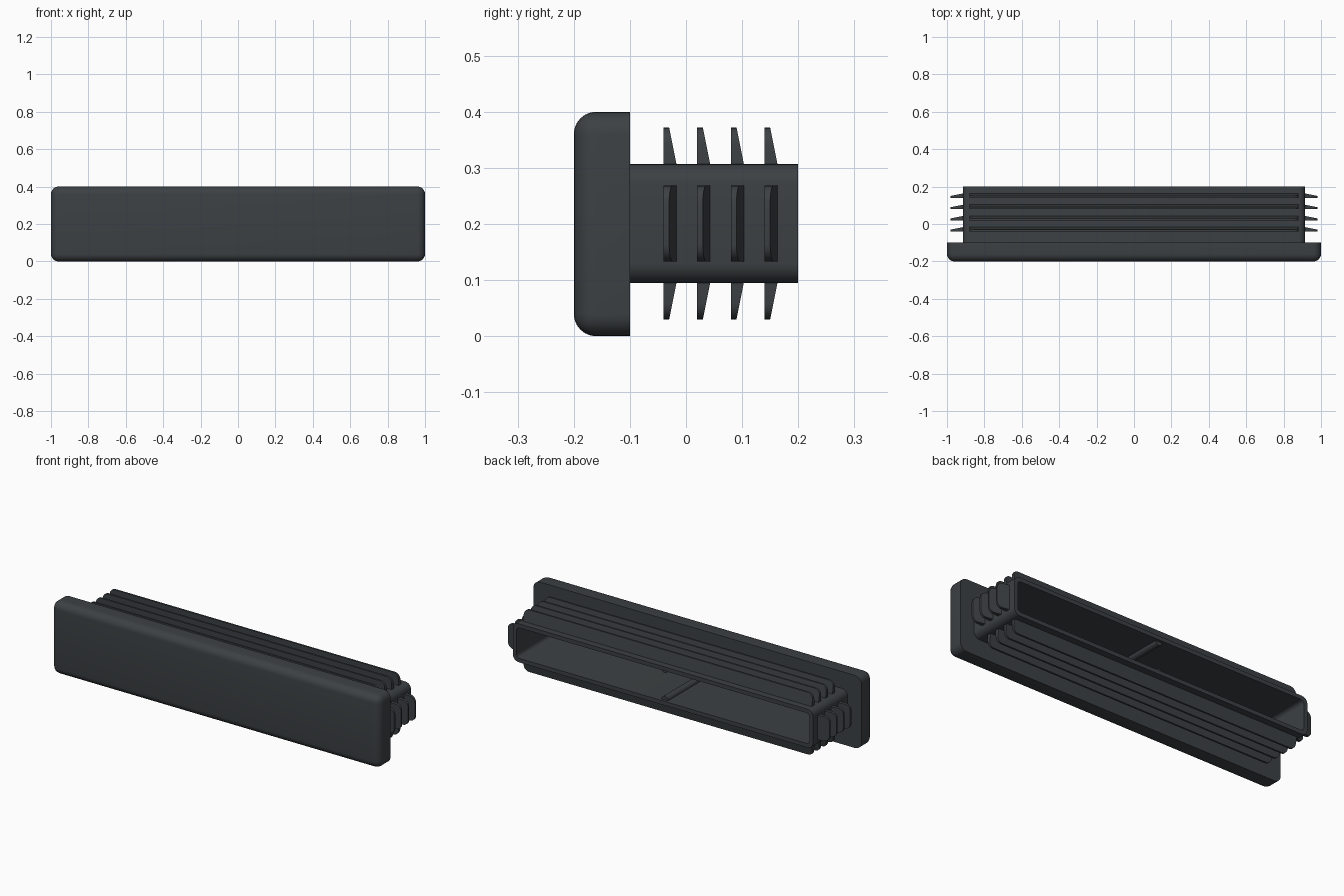
import bpy, bmesh
from math import sin, cos, pi
from mathutils import Matrix, Vector

if "Cube" in bpy.data.objects:
    bpy.data.objects.remove(bpy.data.objects["Cube"])

MID_Z = 0.201
mat = bpy.data.materials.new("dark_plastic")
mat.diffuse_color = (0.045, 0.052, 0.056, 1)
mat.use_nodes = True
mat.node_tree.nodes["Principled BSDF"].inputs["Base Color"].default_value = mat.diffuse_color


def finish(bm, name):
    bmesh.ops.recalc_face_normals(bm, faces=bm.faces)
    me = bpy.data.meshes.new(name)
    bm.to_mesh(me)
    bm.free()
    ob = bpy.data.objects.new(name, me)
    bpy.context.collection.objects.link(ob)
    me.materials.append(mat)
    bpy.ops.object.select_all(action='DESELECT')
    ob.select_set(True)
    bpy.context.view_layer.objects.active = ob
    bpy.ops.object.shade_smooth_by_angle(angle=0.6)
    return ob


def rounded_rect(hx, hz, r, n=6):
    pts = []
    for k, (sx, sz) in enumerate([(1, 1), (-1, 1), (-1, -1), (1, -1)]):
        for i in range(n + 1):
            a = (k + i / n) * pi / 2
            pts.append((sx * (hx - r) + r * cos(a), sz * (hz - r) + r * sin(a)))
    return pts


# Cap plate: every edge rounded except the flat back rim
bm = bmesh.new()
bmesh.ops.create_cube(bm, size=1, matrix=Matrix.Translation((0, -0.15, 0.2)) @ Matrix.Diagonal((2, 0.1, 0.4, 1)))
edges = [e for e in bm.edges if not all(v.co.y > -0.15 for v in e.verts)]
bmesh.ops.bevel(bm, geom=edges, offset=0.04, offset_type='OFFSET', segments=6, profile=0.5, affect='EDGES')
finish(bm, "cap_plate")

# Hollow sleeve: outer wall, rim, inner wall, closed floor
bm = bmesh.new()
outer = rounded_rect(0.915, 0.106, 0.035)
inner = rounded_rect(0.893, 0.084, 0.02)
rings = [[bm.verts.new((x, y, z + MID_Z)) for x, z in prof]
         for prof, y in [(outer, -0.105), (outer, 0.2), (inner, 0.2), (inner, -0.1)]]
for a, b in zip(rings, rings[1:]):
    for i in range(len(a)):
        j = (i + 1) % len(a)
        bm.faces.new((a[i], a[j], b[j], b[i]))
bm.faces.new(rings[-1])
bm.faces.new(rings[0])
finish(bm, "sleeve")


# Tapered fin with rounded tip corners, turned around the sleeve axis
def fin(name, half, base, y, angle):
    h, r, n = 0.065, 0.03, 6
    out = [(half, -0.005)]
    out += [(half - r + r * cos(i / n * pi / 2), h - r + r * sin(i / n * pi / 2)) for i in range(n + 1)]
    out += [(-u, v) for u, v in reversed(out)]
    bm = bmesh.new()
    front = [bm.verts.new((u, y, base + v)) for u, v in out]
    back = [bm.verts.new((u, y + 0.023 - 0.013 * v / h, base + v)) for u, v in out]
    bm.faces.new(front)
    bm.faces.new(back[::-1])
    for i in range(len(out)):
        j = (i + 1) % len(out)
        bm.faces.new((front[i], front[j], back[j], back[i]))
    bmesh.ops.transform(bm, verts=bm.verts,
                        matrix=Matrix.Translation((0, 0, MID_Z)) @ Matrix.Rotation(angle, 4, 'Y'))
    finish(bm, name)


for k in range(4):
    y = -0.04 + 0.06 * k
    for side, half, base, angle in [("top", 0.88, 0.106, 0), ("right", 0.0675, 0.915, pi / 2),
                                    ("bottom", 0.88, 0.106, pi), ("left", 0.0675, 0.915, -pi / 2)]:
        fin(f"{side}_fin_{k + 1}", half, base, y, angle)

# Round ribs on the inner floor and ceiling
for name, s in [("lower_rib", -1), ("upper_rib", 1)]:
    bm = bmesh.new()
    bmesh.ops.create_cone(bm, cap_ends=True, segments=24, radius1=0.02, radius2=0.02, depth=0.285,
                          matrix=Matrix.Translation((0, 0.0425, MID_Z + s * 0.084)) @ Matrix.Rotation(pi / 2, 4, 'X'))
    finish(bm, name)
